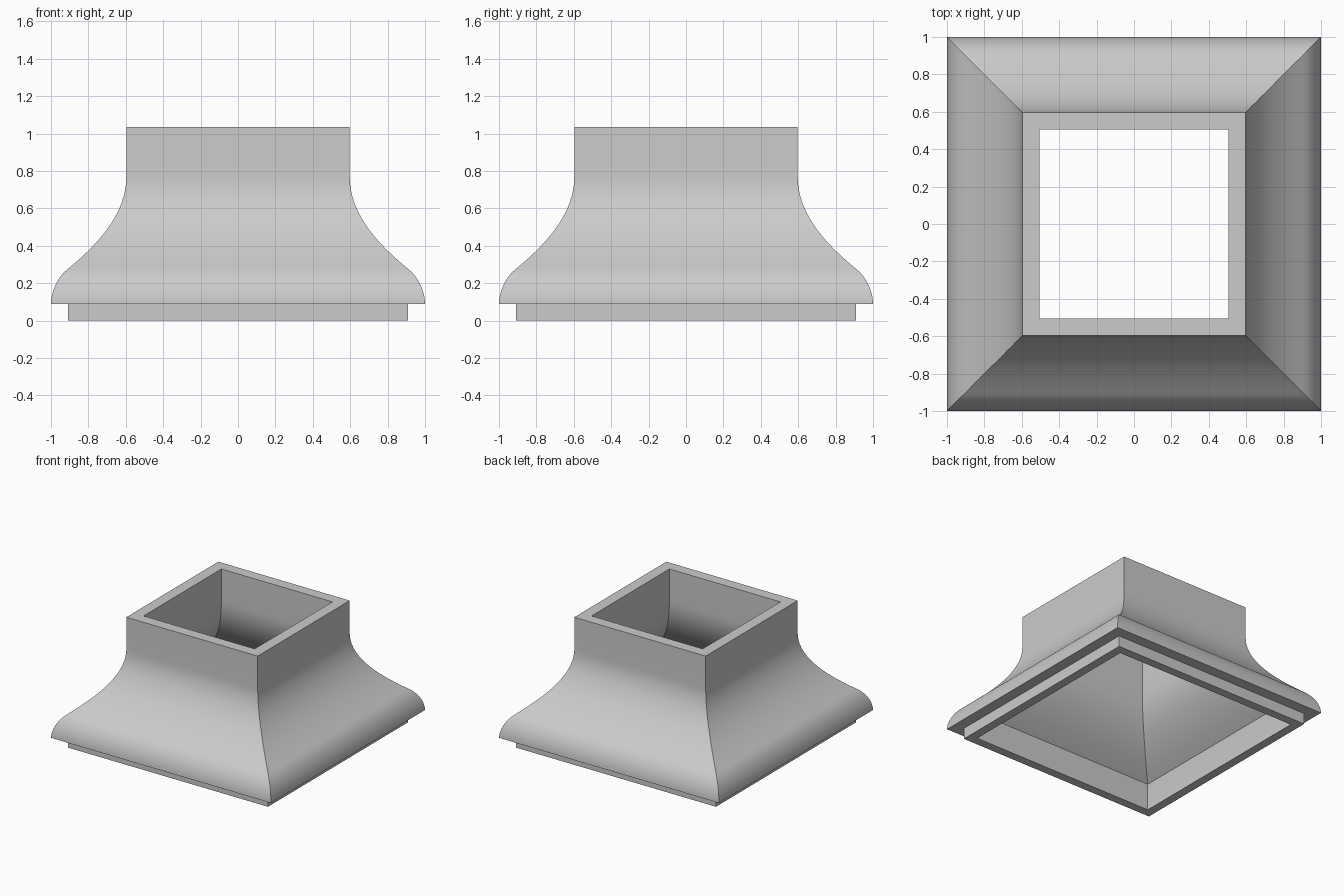
import bpy, bmesh, math
from mathutils import Vector
from mathutils.geometry import interpolate_bezier

if "Cube" in bpy.data.objects:
    bpy.data.objects.remove(bpy.data.objects["Cube"])

WALL = 0.092


def bez(points, n):
    return [Vector(p) for p in interpolate_bezier(*[Vector(p) for p in points], n)]


# Outer curves as (half width, height): concave flare, then rounded lip
flare = bez([(0.597, 0.77), (0.597, 0.55), (0.784, 0.379), (0.915, 0.272)], 20)
lip = bez([(0.915, 0.272), (0.965, 0.23), (0.998, 0.16), (1.0, 0.09)], 12)

# Inner surface follows the flare at constant wall thickness
inner = []
for i, p in enumerate(flare):
    t = (flare[min(i + 1, 19)] - flare[max(i - 1, 0)]).normalized()
    if i == 0:
        t = Vector((0, -1))
    q = p + Vector((t.y, -t.x)) * WALL
    if q.x < 0.838:
        inner.append(q)
inner.append(Vector((0.838, 0.205)))

# Closed wall section: neck, flare, lip, foot ring, inside
profile = [Vector((0.597, 1.035))] + flare + lip[1:]
profile += [Vector(p) for p in [(0.91, 0.09), (0.91, 0), (0.838, 0)]]
profile += inner[::-1] + [Vector((0.505, 1.035))]

# Sweep the section round a square with mitred corners
bm = bmesh.new()
corners = [(-1, -1), (1, -1), (1, 1), (-1, 1)]
rings = [[bm.verts.new((sx * p.x, sy * p.x, p.y)) for sx, sy in corners] for p in profile]
for a, b in zip(rings, rings[1:] + rings[:1]):
    for k in range(4):
        m = (k + 1) % 4
        bm.faces.new((a[k], b[k], b[m], a[m]))
bmesh.ops.recalc_face_normals(bm, faces=bm.faces[:])

mesh = bpy.data.meshes.new("flared_square_collar")
bm.to_mesh(mesh)
bm.free()
collar = bpy.data.objects.new("flared_square_collar", mesh)
bpy.context.collection.objects.link(collar)

# Single grey colour
grey = bpy.data.materials.new("plain grey")
grey.diffuse_color = (0.6, 0.6, 0.6, 1)
grey.use_nodes = True
grey.node_tree.nodes["Principled BSDF"].inputs["Base Color"].default_value = grey.diffuse_color
mesh.materials.append(grey)

bpy.context.view_layer.objects.active = collar
collar.select_set(True)
bpy.ops.object.shade_smooth_by_angle(angle=math.radians(30))
